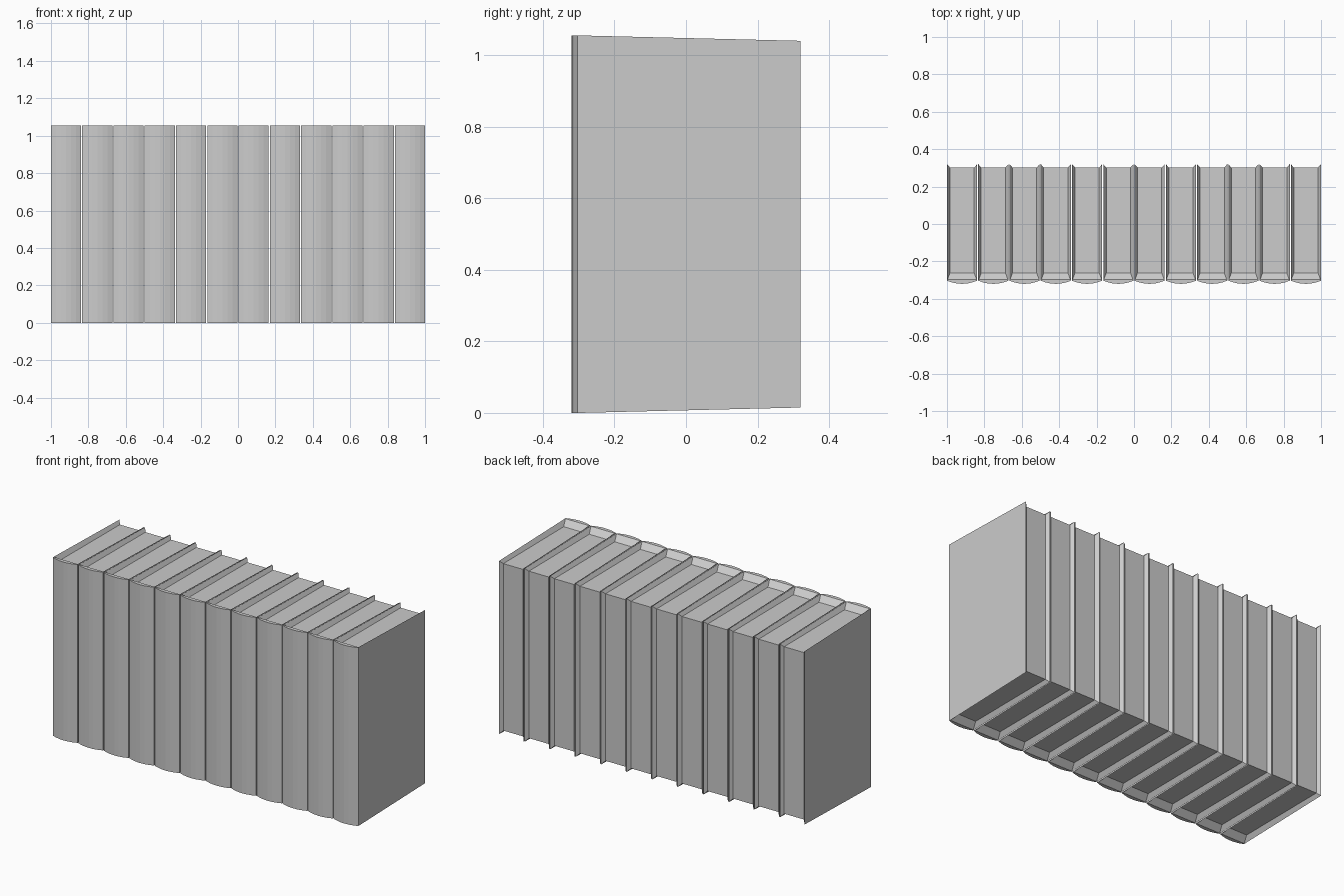
import bpy
import bmesh

if "Cube" in bpy.data.objects:
    bpy.data.objects.remove(bpy.data.objects["Cube"])

COUNT = 12
HW = 0.0808                          # half width of one book
PITCH = (2 - 2 * HW) / (COUNT - 1)
MID = 0.5275                         # mirror height of a book
SPINE_SEGS = 6


def make_book_mesh():
    bm = bmesh.new()
    # spine arc seen from above, left to right
    arc = []
    for i in range(SPINE_SEGS + 1):
        t = 2 * i / SPINE_SEGS - 1
        arc.append((HW * t, -0.303 - 0.017 * (1 - t * t)))

    # one ring per end: spine arc, cover back corners, inset page corners
    def ring(s):
        def v(x, y, h):
            return bm.verts.new((x, y, MID + s * h))
        spine = [v(x, y, 0.5275) for x, y in arc]
        lip = [v(-HW + 0.003, -0.297, 0.5275), v(HW - 0.003, -0.297, 0.5275)]
        cover = [v(-HW, 0.32, 0.5125), v(HW, 0.32, 0.5125)]
        front = [v(-HW + 0.016, -0.262, 0.497), v(HW - 0.016, -0.262, 0.497)]
        back = [v(-HW + 0.016, 0.302, 0.494), v(HW - 0.016, 0.302, 0.494)]
        # end faces: spine cap, slanted page front, page top, cover inner slopes
        bm.faces.new(spine + lip[::-1])
        bm.faces.new((lip[0], lip[1], front[1], front[0]))
        bm.faces.new((front[0], front[1], back[1], back[0]))
        for k, end in ((0, 0), (1, -1)):
            bm.faces.new((spine[end], lip[k], front[k], back[k], cover[k]))
        return spine, cover, back

    (s0, c0, b0), (s1, c1, b1) = ring(-1), ring(1)
    # spine, outer covers, fore-edge slopes and page back
    loop0 = [b0[0], c0[0]] + s0 + [c0[1], b0[1]]
    loop1 = [b1[0], c1[0]] + s1 + [c1[1], b1[1]]
    n = len(loop0)
    for i in range(n):
        j = (i + 1) % n
        bm.faces.new((loop0[i], loop0[j], loop1[j], loop1[i]))
    bmesh.ops.recalc_face_normals(bm, faces=bm.faces)
    mesh = bpy.data.meshes.new("book")
    bm.to_mesh(mesh)
    bm.free()
    return mesh


# row of identical books
book_mesh = make_book_mesh()
for i in range(COUNT):
    book = bpy.data.objects.new(f"book_{i + 1}", book_mesh)
    book.location.x = -1 + HW + i * PITCH
    bpy.context.collection.objects.link(book)
